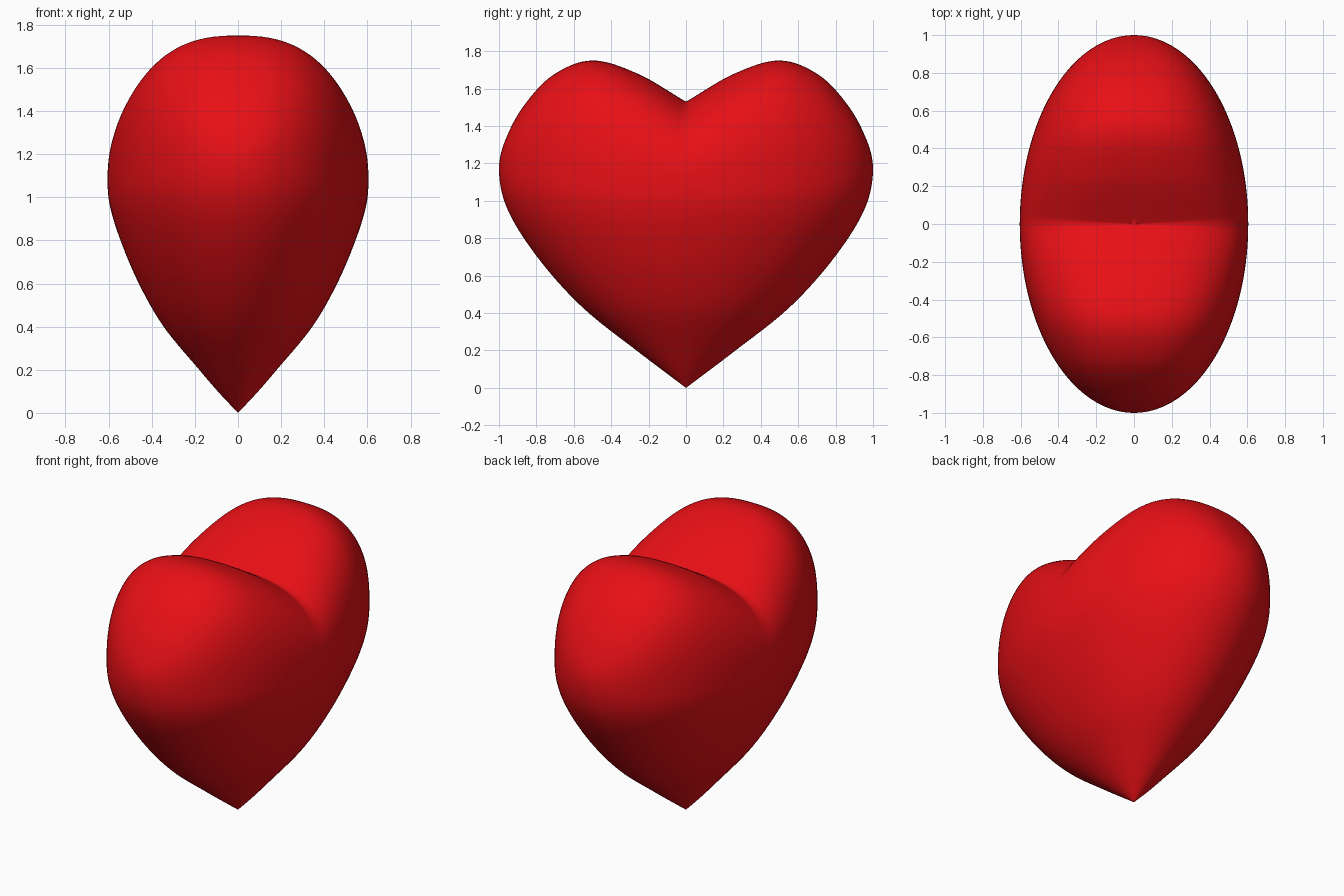
import bpy, bmesh
from math import sin, cos, asin, pi

if "Cube" in bpy.data.objects:
    bpy.data.objects.remove(bpy.data.objects["Cube"])


def spline(pts, t):
    """Catmull-Rom through tuples; the last point only steers the end tangent."""
    n = len(pts) - 2
    i = min(int(t * n), n - 1)
    f = t * n - i
    p1, p2, p3 = pts[i], pts[i + 1], pts[i + 2]
    p0 = pts[i - 1] if i else tuple(2 * a - b for a, b in zip(p1, p2))
    return [0.5 * (2 * b + (c - a) * f + (2 * a - 5 * b + 4 * c - d) * f**2
                   + (3 * b - a - 3 * c + d) * f**3)
            for a, b, c, d in zip(p0, p1, p2, p3)]


# Lower profiles (radius, height) from tip to widest rim
FRONT = [(0, 0), (.085, .09), (.18, .2), (.345, .4), (.46, .6), (.545, .8),
         (.594, .96), (.605, 1.08), (.596, 1.2)]
SIDE = [(0, 0), (.12, .09), (.265, .2), (.52, .4), (.715, .6), (.88, .82),
        (.972, 1.0), (1, 1.17), (.972, 1.31)]
# Height of the two lobes against asin(y), every 15 degrees from the cleft
LOBE = [(1.53,), (1.68,), (1.75,), (1.675,), (1.51,), (1.325,), (1.17,), (1.02,)]
SEG, LOW, UP = 128, 48, 48


def lower(t, th):
    a, za = spline(FRONT, t)
    b, zb = spline(SIDE, t)
    return a * cos(th), b * sin(th), za * cos(th)**2 + zb * sin(th)**2


def upper(t, th):
    r = cos(t * pi / 2)
    x, y = .605 * r * cos(th), r * sin(th)
    ay = min(abs(y), 1)
    base = 1.08 + .09 * y * y
    top = spline(LOBE, asin(ay) / (pi / 2))[0]
    q = min(abs(x) / max(.605 * (1 - ay * ay)**.5, 1e-6), 1) if r < 1 else 1
    return x, y, base + (top - base) * (1 - q**2.5)**.4


# Heart body: stacked rings from tip to rim to cleft
bm = bmesh.new()
angles = [2 * pi * k / SEG for k in range(SEG)]
rings = [[bm.verts.new(lower(i / LOW, a)) for a in angles] for i in range(1, LOW + 1)]
rings += [[bm.verts.new(upper(i / UP, a)) for a in angles] for i in range(1, UP)]
tip = bm.verts.new((0, 0, 0))
cleft = bm.verts.new((0, 0, 1.53))
for k in range(SEG):
    j = (k + 1) % SEG
    bm.faces.new((tip, rings[0][j], rings[0][k]))
    bm.faces.new((cleft, rings[-1][k], rings[-1][j]))
    for lo, hi in zip(rings, rings[1:]):
        bm.faces.new((lo[k], lo[j], hi[j], hi[k]))
bmesh.ops.recalc_face_normals(bm, faces=bm.faces)
for f in bm.faces:
    f.smooth = True
mesh = bpy.data.meshes.new("heart")
bm.to_mesh(mesh)
bm.free()
heart = bpy.data.objects.new("heart", mesh)
bpy.context.collection.objects.link(heart)

# Red finish
red = bpy.data.materials.new("red")
red.diffuse_color = (.8, .005, .008, 1)
red.use_nodes = True
red.node_tree.nodes["Principled BSDF"].inputs["Base Color"].default_value = red.diffuse_color
mesh.materials.append(red)
